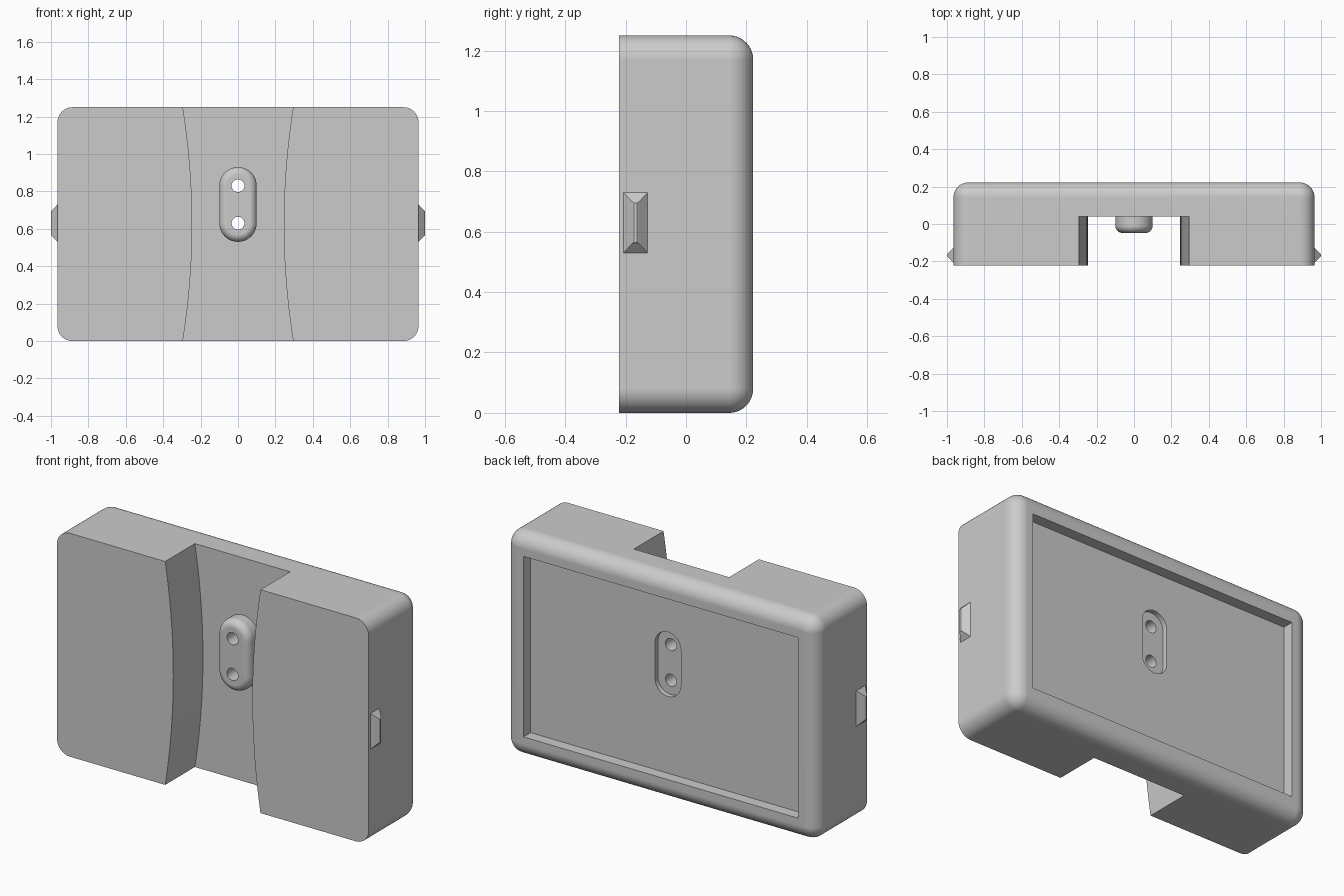
import bpy, bmesh, math

if "Cube" in bpy.data.objects:
    bpy.data.objects.remove(bpy.data.objects["Cube"])

grey = bpy.data.materials.new("light_grey")
grey.diffuse_color = (0.6, 0.6, 0.6, 1)
grey.use_nodes = True
grey.node_tree.nodes["Principled BSDF"].inputs["Base Color"].default_value = grey.diffuse_color


def new_object(name, bm):
    bmesh.ops.remove_doubles(bm, verts=bm.verts, dist=1e-5)
    bmesh.ops.recalc_face_normals(bm, faces=bm.faces)
    mesh = bpy.data.meshes.new(name)
    bm.to_mesh(mesh)
    bm.free()
    mesh.materials.append(grey)
    obj = bpy.data.objects.new(name, mesh)
    bpy.context.collection.objects.link(obj)
    return obj


def loft(name, rings):
    """Skin a list of equal-length rings and cap both ends."""
    bm = bmesh.new()
    loops = [[bm.verts.new(p) for p in ring] for ring in rings]
    n = len(loops[0])
    for a, b in zip(loops, loops[1:]):
        for i in range(n):
            j = (i + 1) % n
            bm.faces.new((a[i], a[j], b[j], b[i]))
    bm.faces.new(loops[0])
    bm.faces.new(loops[-1])
    return new_object(name, bm)


def rounded_block(name, hw, hh, r, cz, y0, y1, fillet=0.0, seg=10):
    """Rounded rectangle in XZ, extruded y0 -> y1, rim at y1 filleted."""
    arc = [i / seg * math.pi / 2 for i in range(seg + 1)] if r else [0]
    corners = [(1, 1), (-1, 1), (-1, -1), (1, -1)]

    def ring(y, inset):
        pts = []
        for q, (sx, sz) in enumerate(corners):
            for a in arc:
                t = a + q * math.pi / 2
                pts.append((sx * (hw - r) + (r - inset) * math.cos(t) if r else sx * hw, y,
                            cz + (sz * (hh - r) + (r - inset) * math.sin(t) if r else sz * hh)))
        return pts

    d = 1 if y1 > y0 else -1
    rings = [ring(y0, 0)]
    if fillet:
        for i in range(seg + 1):
            t = i / seg * math.pi / 2
            rings.append(ring(y1 - d * fillet * (1 - math.sin(t)), fillet * (1 - math.cos(t))))
    else:
        rings.append(ring(y1, 0))
    return loft(name, rings)


def combine(target, other, operation):
    other.hide_render = True
    mod = target.modifiers.new("bool", 'BOOLEAN')
    mod.operation, mod.object, mod.solver = operation, other, 'EXACT'
    bpy.context.view_layer.objects.active = target
    bpy.ops.object.modifier_apply(modifier=mod.name)
    bpy.data.objects.remove(other)


H, CZ, BACK, FRONT = 1.25, 0.625, 0.2225, -0.2225

# Housing with rounded back rim
body = rounded_block("housing", 0.965, H / 2, 0.08, CZ, FRONT, BACK, 0.08)

# Vertical front channel with gently bowed side walls
zs = [-0.05 + 1.35 * i / 28 for i in range(29)]
edge = [(0.245 + 0.05 * ((z - CZ) / CZ) ** 2, z) for z in zs]
outline = edge + [(-x, z) for x, z in reversed(edge)]
channel = loft("channel_cutter", [[(x, y, z) for x, z in outline] for y in (-0.4, 0.04)])
combine(body, channel, 'DIFFERENCE')

# Rectangular recess in the back
combine(body, rounded_block("recess_cutter", 0.85, 0.505, 0, CZ, 0.16, 0.4), 'DIFFERENCE')

# Oblong boss in the channel, its shallow back pocket and two through holes
combine(body, rounded_block("boss", 0.1, 0.2, 0.1, 0.73, 0.09, -0.048, 0.04), 'UNION')
combine(body, rounded_block("pocket_cutter", 0.08, 0.18, 0.08, 0.73, 0.133, 0.3), 'DIFFERENCE')
for z in (0.63, 0.83):
    combine(body, rounded_block("hole_cutter", 0.034, 0.034, 0.034, z, -0.3, 0.3), 'DIFFERENCE')

bpy.ops.object.select_all(action='DESELECT')
body.select_set(True)
bpy.context.view_layer.objects.active = body
bpy.ops.object.shade_smooth_by_angle(angle=math.radians(30))
wn = body.modifiers.new("weighted_normal", 'WEIGHTED_NORMAL')
wn.keep_sharp = True

# Wedge-shaped snap tabs on both sides
for side, label in ((1, "right"), (-1, "left")):
    layers = [(0.955, 0.04, 0.1), (0.965, 0.04, 0.1), (0.994, 0.012, 0.07), (1.0, 0.005, 0.065)]
    loft("snap_tab_" + label,
         [[(side * x, -0.167 + sy * hy, 0.63 + sz * hz)
           for sy, sz in ((-1, -1), (1, -1), (1, 1), (-1, 1))] for x, hy, hz in layers])
